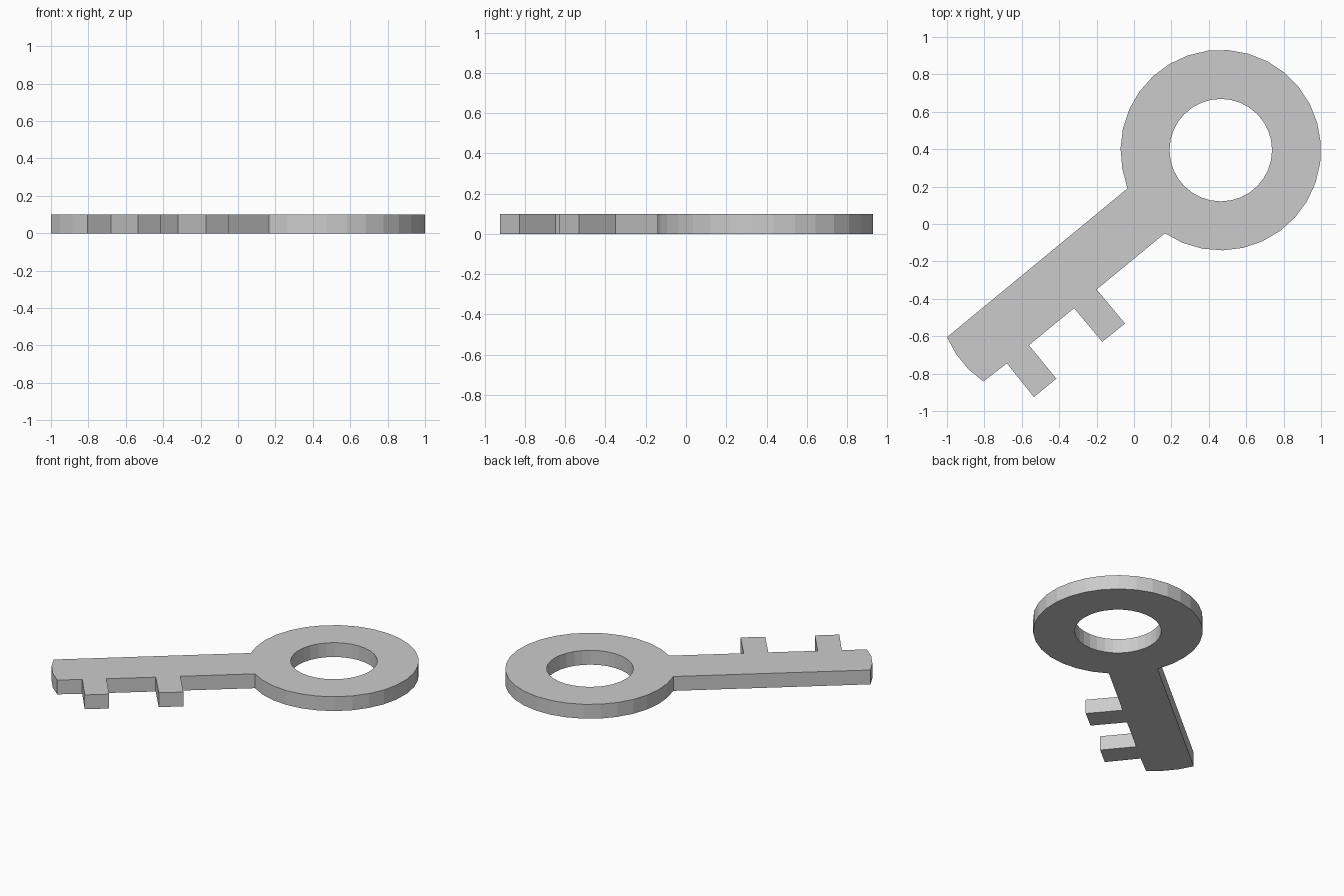
import bpy, bmesh, math
from mathutils import Vector

if "Cube" in bpy.data.objects:
    bpy.data.objects.remove(bpy.data.objects["Cube"])

CENTRE = Vector((0.464, 0.395))
R_OUT, R_HOLE, THICK = 0.536, 0.274, 0.10


def arc(radius, a0, a1, n):
    return [CENTRE + radius * Vector((math.cos(a0 + (a1 - a0) * i / n),
                                      math.sin(a0 + (a1 - a0) * i / n)))
            for i in range(n + 1)]


# shaft, rounded tip and two teeth, from upper bow junction round to the lower one
blade = [(-0.035, 0.19), (-1.0, -0.605), (-0.953, -0.693), (-0.885, -0.777),
         (-0.805, -0.842), (-0.68, -0.745), (-0.535, -0.925), (-0.415, -0.827),
         (-0.562, -0.648), (-0.32, -0.45), (-0.17, -0.63), (-0.048, -0.532),
         (-0.2, -0.35), (0.165, -0.05)]

# bow: outer arc joins the two ends of the shaft
start = math.atan2(blade[-1][1] - CENTRE.y, blade[-1][0] - CENTRE.x)
end = math.atan2(blade[0][1] - CENTRE.y, blade[0][0] - CENTRE.x) + 2 * math.pi
if start < 0:
    start += 2 * math.pi
if end > start:
    end -= 2 * math.pi
outline = [Vector(p) for p in blade] + arc(R_OUT, start - 2 * math.pi, end, 28)[1:-1]
hole = arc(R_HOLE, 0, 2 * math.pi, 32)[:-1]

# flat face with a hole, centred on mid thickness
bm = bmesh.new()
edges = []
for loop in (outline, hole):
    vs = [bm.verts.new((p.x, p.y, THICK / 2)) for p in loop]
    edges += [bm.edges.new((vs[i - 1], vs[i])) for i in range(len(vs))]
bmesh.ops.triangle_fill(bm, edges=edges, use_beauty=True, normal=(0, 0, 1))
bmesh.ops.recalc_face_normals(bm, faces=bm.faces)
mesh = bpy.data.meshes.new("key")
bm.to_mesh(mesh)
bm.free()

key = bpy.data.objects.new("key", mesh)
bpy.context.collection.objects.link(key)

# plate thickness
solid = key.modifiers.new("thickness", 'SOLIDIFY')
solid.thickness = THICK
solid.offset = 0
